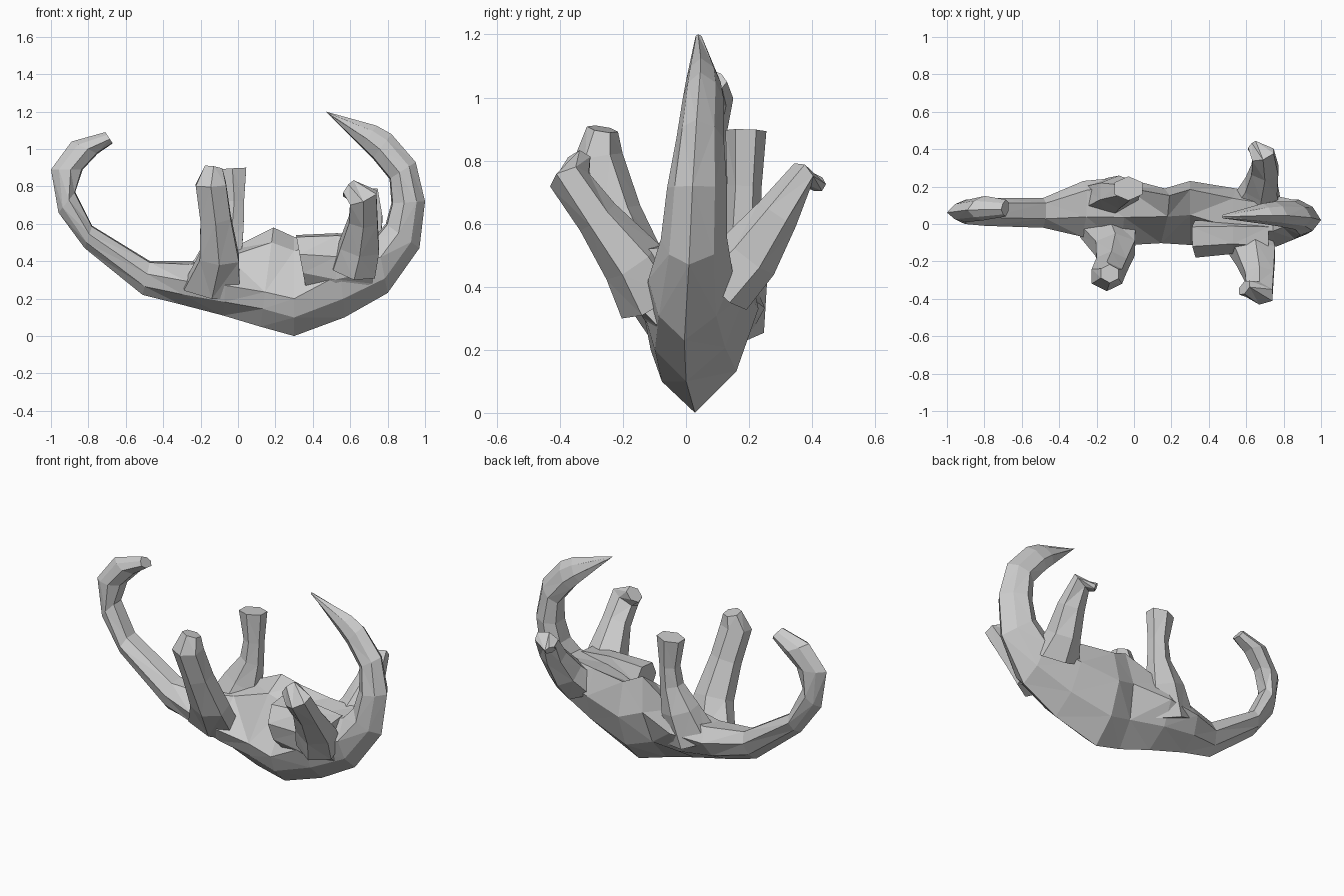
import bpy, bmesh, math
from mathutils import Vector


def loft(name, rings):
    """Skin a list of equal-sized point rings, capped and triangulated."""
    bm = bmesh.new()
    vs = [[bm.verts.new(p) for p in r] for r in rings]
    n = len(vs[0])
    for a, b in zip(vs, vs[1:]):
        for i in range(n):
            j = (i + 1) % n
            bm.faces.new((a[i], a[j], b[j], b[i]))
    bm.faces.new(vs[0])
    bm.faces.new(vs[-1][::-1])
    bmesh.ops.triangulate(bm, faces=bm.faces[:], quad_method='SHORT_EDGE')
    bmesh.ops.recalc_face_normals(bm, faces=bm.faces[:])
    me = bpy.data.meshes.new(name)
    bm.to_mesh(me)
    bm.free()
    ob = bpy.data.objects.new(name, me)
    bpy.context.collection.objects.link(ob)
    return ob


# Cross-sections: (fraction from outer to inner edge, sideways fraction)
SECTION = [(0, -0.15), (0.25, 0.6), (0.66, 1), (1, 0.65), (0.96, -0.4), (0.62, -1), (0.25, -0.75)]
# Same loop with the near side slumped, for the torso
SLUMPED = [(0, -0.15), (0.25, 0.6), (0.62, 1), (1, 0.75), (0.85, 0.0), (0.35, -0.95), (0.18, -0.75)]


def body_ring(xo, zo, xi, zi, y0, y1, slump=0):
    yc, w = (y0 + y1) / 2, (y1 - y0) / 2
    ring = []
    for (t0, s0), (t1, s1) in zip(SECTION, SLUMPED):
        t, s = t0 + (t1 - t0) * slump, s0 + (s1 - s0) * slump
        ring.append((xo + (xi - xo) * t, yc + w * s, zo + (zi - zo) * t))
    return ring


# Body with both curled ends: outer x,z, inner x,z, y range, near-side slump
body = [
    (-.71, 1.09, -.67, 1.03, .04, .13),
    (-.89, 1.04, -.75, .975, .02, .15),
    (-1.0, .89, -.83, .89, .01, .13),
    (-.96, .66, -.87, .77, .00, .13),
    (-.82, .47, -.78, .59, -.01, .14),
    (-.51, .22, -.47, .40, -.02, .14),
    (-.31, .17, -.25, .40, -.07, .23, .3),
    (-.08, .11, -.05, .46, -.12, .25, .6),
    (.12, .05, .19, .58, -.11, .19, 1),
    (.30, .00, .30, .53, -.12, .23, .9),
    (.57, .10, .53, .53, -.14, .19, .3),
    (.80, .23, .74, .54, -.12, .15),
    (.97, .47, .79, .60, -.08, .13),
    (1.0, .72, .82, .71, -.06, .13),
    (.95, .93, .81, .84, -.03, .12),
    (.82, 1.08, .72, .95, -.01, .12),
    (.74, 1.125, .66, 1.01, .00, .11),
    (.47, 1.20, .48, 1.19, .03, .05),
]
loft("body", [body_ring(*s) for s in body])

# Folded near thigh forming a ledge beside the rear leg
thigh = [
    (.36, .27, .31, .54, -.18, .02),
    (.52, .22, .53, .55, -.16, .02),
    (.72, .28, .72, .53, -.18, .02),
]
loft("rear_thigh_near", [body_ring(*s) for s in thigh])


def leg(name, path, sides=6):
    """Tube along path points (x, y, z, half width in x, half depth)."""
    pts = [Vector(p[:3]) for p in path]
    rings = []
    for k, p in enumerate(path):
        t = (pts[min(k + 1, len(pts) - 1)] - pts[max(k - 1, 0)]).normalized()
        u = (Vector((1, 0, 0)) - t * t.x).normalized()
        v = t.cross(u)
        angles = [math.tau * (i + 0.5) / sides for i in range(sides)]
        rings.append([pts[k] + u * p[3] * math.cos(a) * 1.1 + v * p[4] * math.sin(a) for a in angles])
    return loft(name, rings)


# Four raised legs with small hooked feet
leg("front_leg_near", [(-.14, -.02, .24, .16, .08), (-.10, -.13, .42, .11, .09),
                       (-.12, -.22, .63, .085, .08), (-.145, -.28, .81, .085, .08),
                       (-.13, -.265, .90, .05, .05)])
leg("front_leg_far", [(-.14, .13, .28, .15, .12), (-.08, .17, .46, .11, .09),
                      (-.03, .18, .60, .065, .06), (-.02, .185, .72, .055, .055),
                      (-.03, .19, .895, .078, .065)])
leg("rear_leg_near", [(.62, -.10, .36, .12, .12), (.65, -.17, .48, .11, .10),
                      (.67, -.28, .62, .08, .07), (.67, -.37, .74, .08, .065),
                      (.59, -.34, .79, .05, .04)])
leg("rear_leg_far", [(.66, .11, .40, .13, .11), (.68, .20, .50, .09, .10),
                     (.70, .29, .63, .075, .07), (.69, .37, .755, .065, .045),
                     (.63, .42, .725, .03, .025)])
